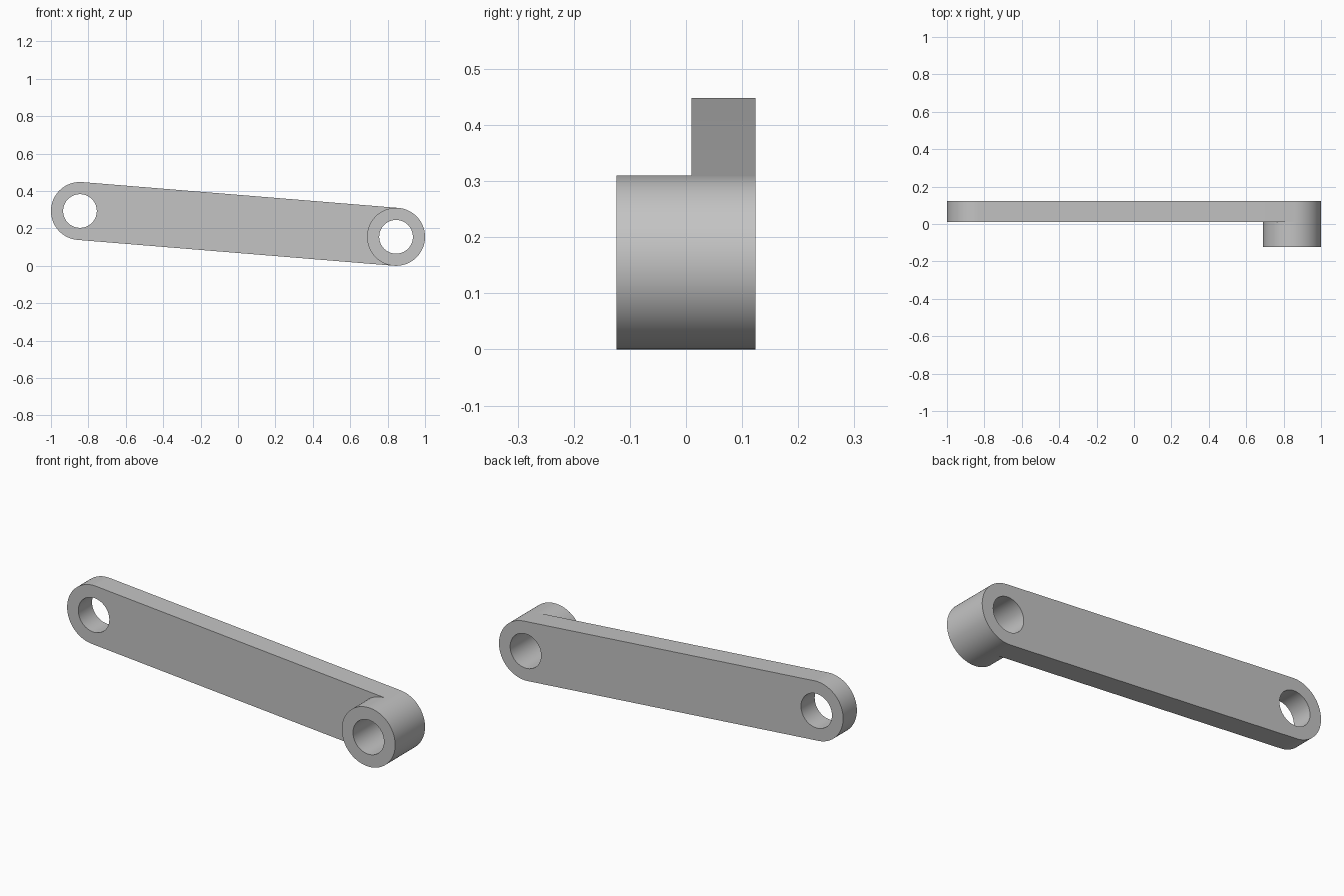
import bpy
import bmesh
from math import atan2, cos, sin, pi, radians

cube = bpy.data.objects.get("Cube")
if cube:
    bpy.data.objects.remove(cube, do_unlink=True)

SEGMENTS = 96
OUTER, HOLE = 0.155, 0.09
HIGH_END, LOW_END = (-0.845, 0.293), (0.845, 0.155)
FRONT, STEP, BACK = -0.124, 0.01, 0.124
tilt = atan2(LOW_END[1] - HIGH_END[1], LOW_END[0] - HIGH_END[0])

metal = bpy.data.materials.new("grey metal")
metal.use_nodes = True
grey = (0.55, 0.55, 0.55, 1)
metal.diffuse_color = grey
metal.node_tree.nodes["Principled BSDF"].inputs["Base Color"].default_value = grey


def arc(centre, radius, start, sweep, steps):
    angles = [start + sweep * i / steps for i in range(steps + 1)]
    return [(centre[0] + radius * cos(a), centre[1] + radius * sin(a)) for a in angles]


def circle(centre, radius):
    return arc(centre, radius, tilt - pi / 2, 2 * pi, SEGMENTS)[:-1]


def plate(name, loops, y_front, y_back):
    """Fill an outline with its holes, then extrude it along y."""
    bm = bmesh.new()
    edges = []
    for loop in loops:
        verts = [bm.verts.new((x, y_front, z)) for x, z in loop]
        edges += [bm.edges.new((v, verts[i - 1])) for i, v in enumerate(verts)]
    bmesh.ops.triangle_fill(bm, edges=edges, use_beauty=True, normal=(0, -1, 0))
    result = bmesh.ops.extrude_face_region(bm, geom=bm.faces[:], use_keep_orig=True)
    moved = [g for g in result["geom"] if isinstance(g, bmesh.types.BMVert)]
    bmesh.ops.translate(bm, verts=moved, vec=(0, y_back - y_front, 0))
    bmesh.ops.recalc_face_normals(bm, faces=bm.faces[:])
    mesh = bpy.data.meshes.new(name)
    bm.to_mesh(mesh)
    bm.free()
    mesh.materials.append(metal)
    obj = bpy.data.objects.new(name, mesh)
    bpy.context.collection.objects.link(obj)
    bpy.ops.object.select_all(action="DESELECT")
    obj.select_set(True)
    bpy.context.view_layer.objects.active = obj
    bpy.ops.object.shade_smooth_by_angle(angle=radians(30))


# Long arm with rounded ends and a hole through each end
outline = (arc(LOW_END, OUTER, tilt - pi / 2, pi, SEGMENTS // 2)
           + arc(HIGH_END, OUTER, tilt + pi / 2, pi, SEGMENTS // 2))
plate("link_arm", [outline, circle(HIGH_END, HOLE), circle(LOW_END, HOLE)], STEP, BACK)

# Raised collar on the front of the low end
plate("end_collar", [circle(LOW_END, OUTER), circle(LOW_END, HOLE)], FRONT, STEP)
